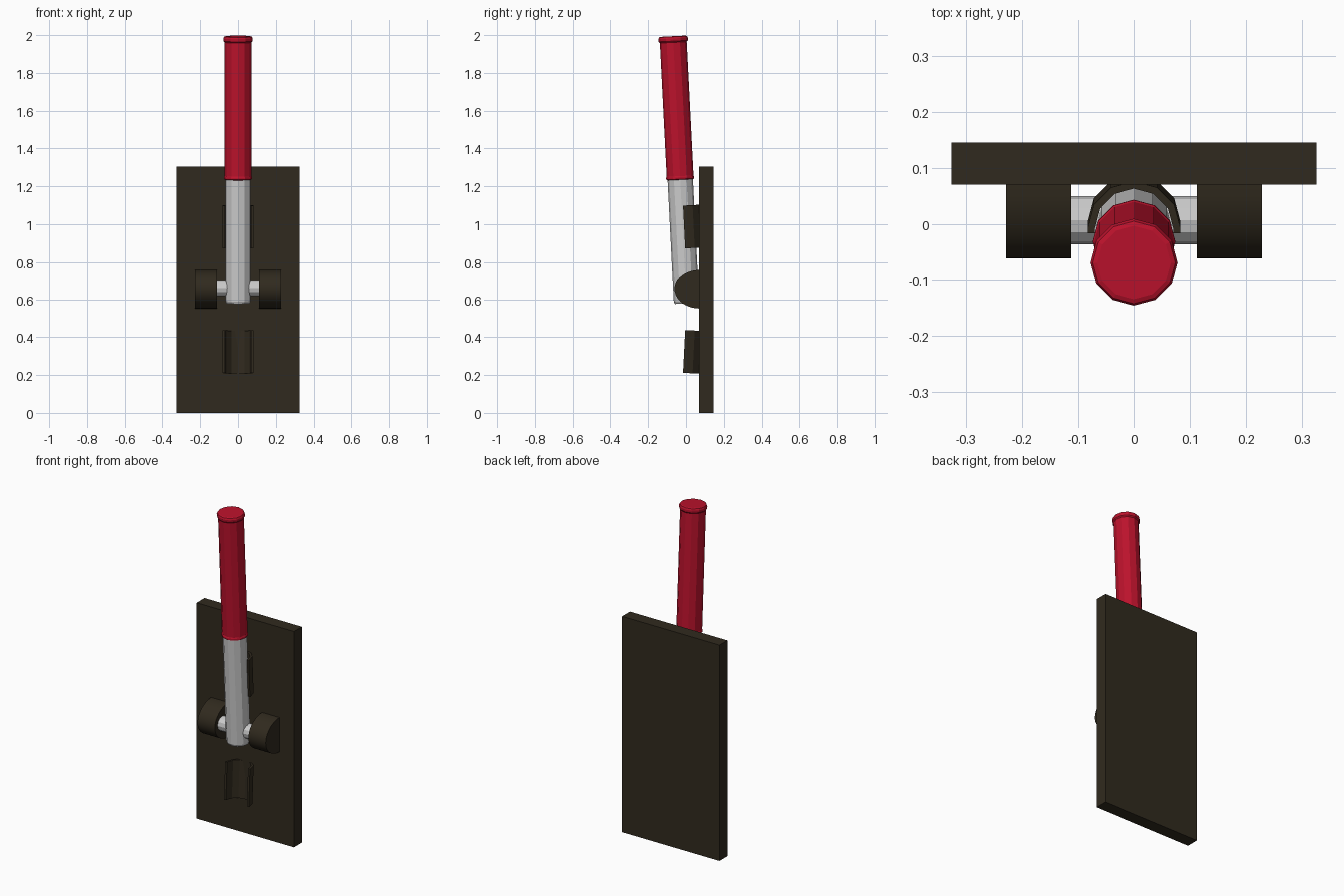
import bpy, bmesh, math
from mathutils import Matrix

if "Cube" in bpy.data.objects:
    bpy.data.objects.remove(bpy.data.objects["Cube"])

TILT = math.radians(2.9)
PIVOT_Z = 0.655


def material(name, rgb):
    m = bpy.data.materials.new(name)
    m.diffuse_color = (*rgb, 1)
    m.use_nodes = True
    m.node_tree.nodes["Principled BSDF"].inputs["Base Color"].default_value = m.diffuse_color
    return m


dark = material("dark_metal", (0.03, 0.023, 0.013))
red = material("red_grip", (0.5, 0.006, 0.025))


def finish(name, bm, mat=None, loc=(0, 0, 0), tilt=0.0, smooth=False):
    bmesh.ops.recalc_face_normals(bm, faces=bm.faces)
    mesh = bpy.data.meshes.new(name)
    bm.to_mesh(mesh)
    bm.free()
    ob = bpy.data.objects.new(name, mesh)
    bpy.context.collection.objects.link(ob)
    ob.location = loc
    ob.rotation_euler.x = tilt
    if mat:
        mesh.materials.append(mat)
    if smooth:
        bpy.ops.object.select_all(action='DESELECT')
        ob.select_set(True)
        bpy.context.view_layer.objects.active = ob
        bpy.ops.object.shade_smooth_by_angle(angle=math.radians(30))
    return ob


def lathe(profile, sides=12):
    """Closed solid of revolution around z from (radius, height) pairs."""
    bm = bmesh.new()
    rings = []
    for r, z in profile:
        rings.append([bm.verts.new((r * math.sin(i * math.tau / sides),
                                    -r * math.cos(i * math.tau / sides), z))
                      for i in range(sides)])
    for a, b in zip(rings, rings[1:]):
        for i in range(sides):
            j = (i + 1) % sides
            bm.faces.new((a[i], a[j], b[j], b[i]))
    bm.faces.new(rings[0])
    bm.faces.new(rings[-1])
    return bm


def extrude(points, vec):
    """Prism from a planar outline."""
    bm = bmesh.new()
    face = bm.faces.new([bm.verts.new(p) for p in points])
    new = bmesh.ops.extrude_face_region(bm, geom=[face], use_keep_orig=True)
    verts = [v for v in new["geom"] if isinstance(v, bmesh.types.BMVert)]
    bmesh.ops.translate(bm, verts=verts, vec=vec)
    return bm


# Back plate
bm = bmesh.new()
bmesh.ops.create_cube(bm, size=1, matrix=Matrix.Diagonal((0.65, 0.075, 1.305, 1)))
finish("back_plate", bm, dark, (0, 0.1075, 0.6525))

# Lever shaft and grip share one tilted axis
base = (0, 0.003, 0.578)
finish("lever_shaft", lathe([(0.062, 0), (0.067, 0.012), (0.067, 0.70)]), None, base, TILT)
grip = [(0.066, 0.657), (0.074, 0.661), (0.074, 0.671), (0.071, 0.677), (0.071, 1.385),
        (0.077, 1.392), (0.078, 1.406), (0.074, 1.415), (0.066, 1.418)]
finish("lever_grip", lathe(grip), red, base, TILT)

# Pivot axle
bm = lathe([(0.043, -0.14), (0.043, 0.14)])
bmesh.ops.rotate(bm, verts=bm.verts, matrix=Matrix.Rotation(math.pi / 2, 3, 'Y'))
finish("pivot_axle", bm, None, (0, 0.007, PIVOT_Z + 0.003))

# Rounded pivot brackets on both sides
arc = [math.pi * i / 20 for i in range(21)]
for side, x in (("left", -0.228), ("right", 0.112)):
    outline = [(x, 0.072 - 0.133 * math.sin(t), PIVOT_Z + 0.104 * math.cos(t)) for t in arc]
    finish("pivot_bracket_" + side, extrude(outline, (0.116, 0, 0)), dark, smooth=True)

# Open clips above and below the pivot
for name, sign in (("upper", 1), ("lower", -1)):
    steps = [math.radians(-90 + 30 * i) for i in range(7)]
    outer = [(0.083 * math.sin(t), 0.083 * math.cos(t), -0.113) for t in steps]
    inner = [(0.07 * math.sin(t), 0.07 * math.cos(t), -0.113) for t in reversed(steps)]
    lip = -0.009
    outline = ([(-0.083, lip, -0.113)] + outer + [(0.083, lip, -0.113), (0.07, lip, -0.113)]
               + inner + [(-0.07, lip, -0.113)])
    finish("clip_" + name, extrude(outline, (0, 0, 0.226)), dark,
           (0, -0.001, PIVOT_Z + sign * 0.331), sign * TILT)
